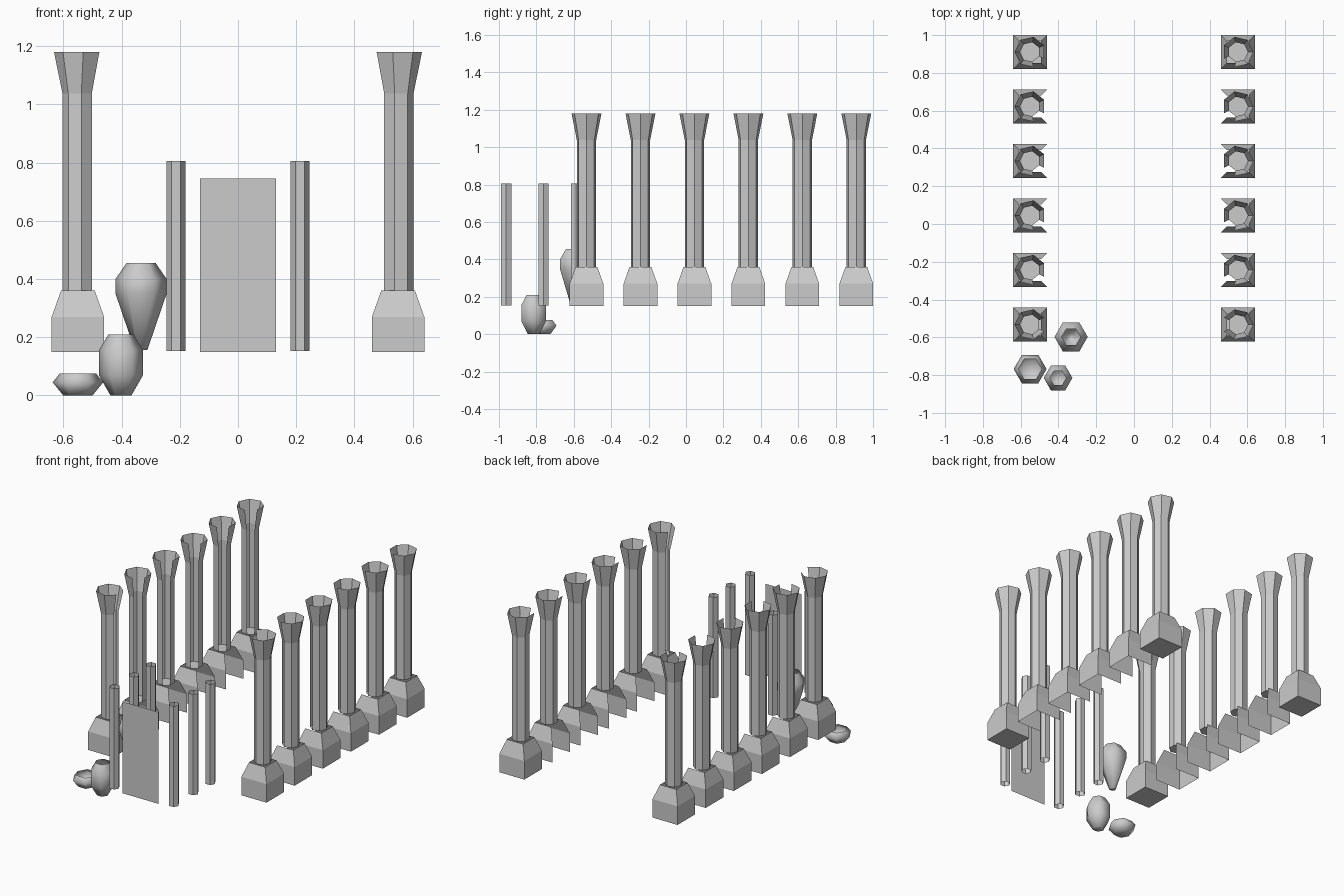
import bpy, bmesh
from math import cos, sin, pi

if "Cube" in bpy.data.objects:
    bpy.data.objects.remove(bpy.data.objects["Cube"])


def finish(name, bm, smooth=False):
    bmesh.ops.remove_doubles(bm, verts=bm.verts, dist=1e-5)
    bmesh.ops.recalc_face_normals(bm, faces=bm.faces)
    mesh = bpy.data.meshes.new(name)
    bm.to_mesh(mesh)
    bm.free()
    for p in mesh.polygons:
        p.use_smooth = smooth
    obj = bpy.data.objects.new(name, mesh)
    bpy.context.collection.objects.link(obj)
    return obj


def lathe(bm, x, y, profile, sides, start=0.0, direction=1, skip=(), cap_start=False):
    """Sweep (radius, z) points around a vertical axis, leaving out skipped sides."""
    rings = []
    for r, z in profile:
        ring = []
        for i in range(sides):
            a = start + 2 * pi * i / sides
            ring.append(bm.verts.new((x + direction * r * cos(a), y + r * sin(a), z)))
        rings.append(ring)
    for lo, hi in zip(rings, rings[1:]):
        for i in range(sides):
            if i not in skip:
                j = (i + 1) % sides
                bm.faces.new((lo[i], lo[j], hi[j], hi[i]))
    if cap_start:
        bm.faces.new(rings[0])


# Two rows of columns; start angles point side 0 toward the middle aisle
Y0, STEP = -0.532, 0.2885
for side, label in ((-1, "left"), (1, "right")):
    for k in range(6):
        x, y = side * 0.55, Y0 + k * STEP
        end = k in (0, 5)
        # Square plinth with sloped shoulder; inner side is open on middle ones
        bm = bmesh.new()
        d = 2 ** 0.5
        lathe(bm, x, y, [(0.09 * d, 0.15), (0.09 * d, 0.27), (0.058 * d, 0.36)],
              4, -pi / 4, -side, () if end else (0,), end)
        finish(f"{label}_column_base_{k + 1}", bm)
        # Seven-sided shaft and flared capital, hollow with one open side
        bm = bmesh.new()
        lathe(bm, x, y, [(0.053, 0.36), (0.053, 1.037), (0.082, 1.18)],
              7, -pi / 7, -side, (0,) if k == 0 else (6,), True)
        finish(f"{label}_column_shaft_{k + 1}", bm)

# Thin hexagonal posts, open tubes
for side, label in ((-1, "left"), (1, "right")):
    for k, y in enumerate((-0.962, -0.762, -0.588)):
        bm = bmesh.new()
        lathe(bm, side * 0.213, y, [(0.032, 0.152), (0.032, 0.806)], 6)
        finish(f"{label}_post_{k + 1}", bm)

# Flat door panel at the front
bm = bmesh.new()
bm.faces.new([bm.verts.new(c) for c in (
    (-0.13, -1, 0.15), (0.13, -1, 0.15), (0.13, -1, 0.745), (-0.13, -1, 0.745))])
finish("door_panel", bm)

# Six-sided smooth pottery
pots = {
    "tall_vase": (-0.333, -0.598, [(0.022, 0.157), (0.088, 0.35), (0.088, 0.4), (0.05, 0.455)]),
    "round_vase": (-0.402, -0.815, [(0.036, 0), (0.076, 0.07), (0.076, 0.155), (0.043, 0.21)]),
    "bowl": (-0.55, -0.768, [(0.05, 0), (0.087, 0.045), (0.062, 0.076)]),
}
for name, (x, y, profile) in pots.items():
    bm = bmesh.new()
    lathe(bm, x, y, profile, 6, cap_start=True)
    finish(name, bm, True)
